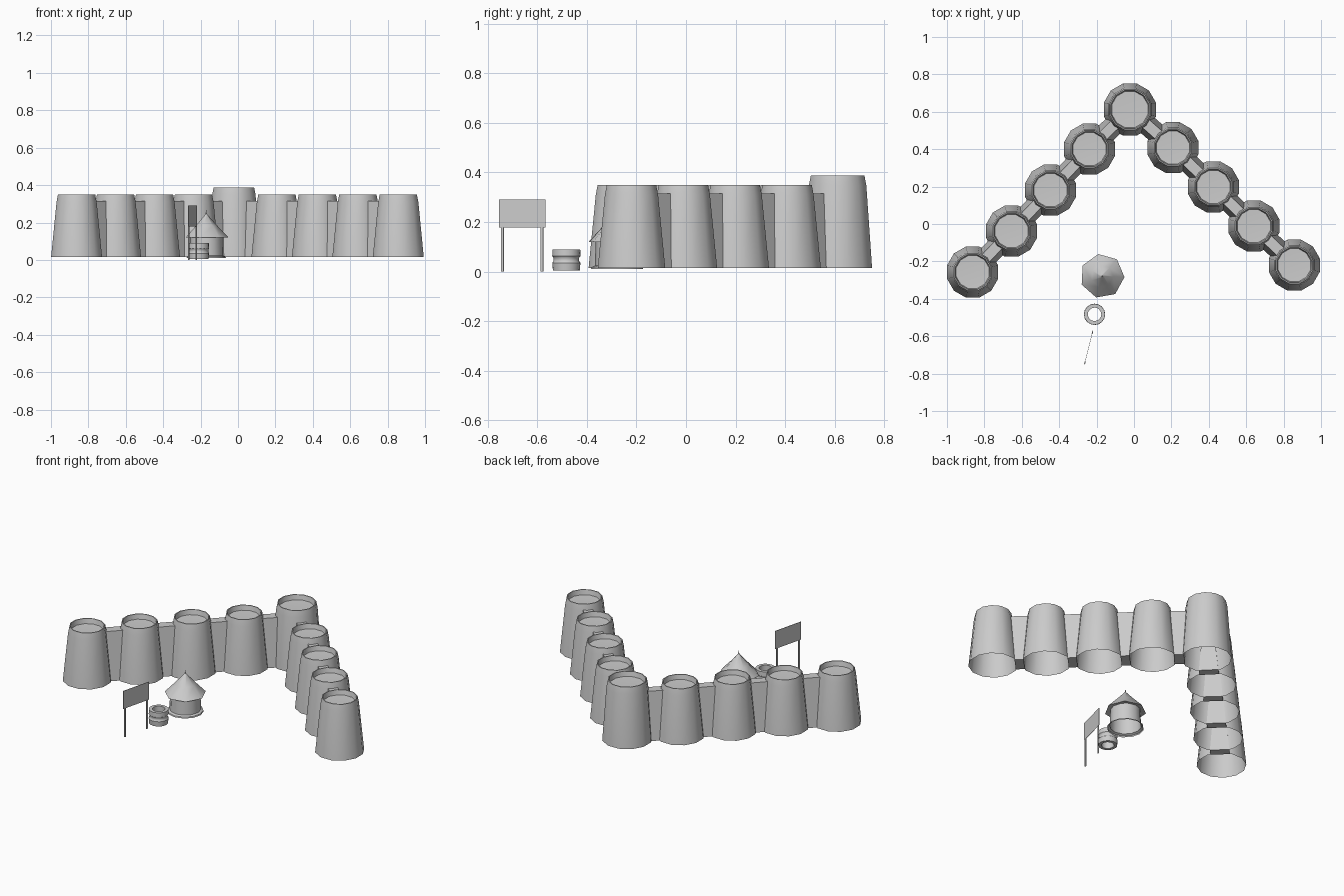
import bpy, math
from mathutils import Vector

cube = bpy.data.objects.get("Cube")
if cube:
    bpy.data.objects.remove(cube, do_unlink=True)

GREY = (0.6, 0.6, 0.6, 1)
stone = bpy.data.materials.new("plain_grey")
stone.use_nodes = True
stone.diffuse_color = GREY
stone.node_tree.nodes["Principled BSDF"].inputs["Base Color"].default_value = GREY


def build(name, verts, faces, location=(0, 0, 0), angle=40):
    mesh = bpy.data.meshes.new(name)
    mesh.from_pydata(verts, [], faces)
    mesh.materials.append(stone)
    obj = bpy.data.objects.new(name, mesh)
    obj.location = location
    bpy.context.collection.objects.link(obj)
    bpy.ops.object.select_all(action='DESELECT')
    obj.select_set(True)
    bpy.context.view_layer.objects.active = obj
    bpy.ops.object.shade_smooth_by_angle(angle=math.radians(angle))
    return obj


def lathe(name, profile, sides, location, turn=0, closed=False, angle=40):
    """Spin (radius, height) points; a zero radius becomes one tip vertex."""
    verts, rings, faces = [], [], []
    for r, z in profile:
        n = sides if r > 0 else 1
        rings.append([len(verts) + i for i in range(n)])
        for i in range(n):
            a = math.radians(turn) + math.tau * i / sides
            verts.append((r * math.cos(a), r * math.sin(a), z))
    pairs = list(zip(rings, rings[1:]))
    if closed:
        pairs.append((rings[-1], rings[0]))
    for low, high in pairs:
        for i in range(sides):
            j = (i + 1) % sides
            quad = (low[i % len(low)], low[j % len(low)],
                    high[j % len(high)], high[i % len(high)])
            faces.append(tuple(dict.fromkeys(quad)))
    return build(name, verts, faces, location, angle)


def prism(name, lower, upper):
    """Join two four-cornered loops into a box."""
    faces = [(3, 2, 1, 0), (4, 5, 6, 7)]
    faces += [(i, (i + 1) % 4, 4 + (i + 1) % 4, 4 + i) for i in range(4)]
    return build(name, lower + upper, faces)


def loop(a, b, inset, half, z):
    """Rectangle along the line a-b, pulled in at both ends."""
    d = (b - a).normalized()
    s = Vector((-d.y, d.x)) * half
    p, q = a + d * inset, b - d * inset
    return [(c.x, c.y, z) for c in (p - s, q - s, q + s, p + s)]


# Towers: open below, with a shallow sunken platform on top
FOOT, WALK = 0.015, 0.315


def tower(name, spot, foot_r, top_r, top):
    profile = [(foot_r, FOOT), (top_r + 0.008, top - 0.04), (top_r, top),
               (top_r - 0.006, top), (top_r - 0.012, top - 0.03), (0, top - 0.034)]
    lathe(name, profile, 12, (spot.x, spot.y, 0), turn=15)


corner = Vector((-0.022, 0.612))
ends = {"right": Vector((-0.863, -0.257)), "left": Vector((0.857, -0.22))}
first = {"right": Vector((-0.238, 0.4)), "left": Vector((0.208, 0.408))}
tower("corner_tower", corner, 0.144, 0.112, 0.388)
for side, end in ends.items():
    spots = [first[side].lerp(end, i / 3) for i in range(4)]
    for i, spot in enumerate(spots):
        tower(f"{side}_tower_{i + 1}", spot, 0.141, 0.103, 0.35)
    # Sloped curtain walls between neighbouring towers
    for i, (a, b) in enumerate(zip([corner] + spots, spots)):
        prism(f"{side}_wall_{i + 1}", loop(a, b, 0.125, 0.055, FOOT),
              loop(a, b, 0.1, 0.028, WALK))

# Round hut with a flared foot and a pointed roof
hut = (-0.17, -0.278, 0)
lathe("hut_body", [(0.105, 0.01), (0.103, 0.018), (0.09, 0.024), (0.086, 0.14)], 12, hut)
lathe("hut_roof", [(0, 0.14), (0.119, 0.12), (0.06, 0.182), (0.01, 0.238),
                   (0.004, 0.245), (0, 0.267)], 7, hut, turn=100, angle=60)

# Banded well ring, open through the middle
lathe("well_ring", [(0.036, 0.004), (0.054, 0.004), (0.057, 0.035), (0.052, 0.042),
                    (0.052, 0.056), (0.057, 0.062), (0.056, 0.09), (0.036, 0.09)],
      16, (-0.211, -0.483, 0), closed=True)

# Sign board on two thin posts
near, far = Vector((-0.266, -0.755)), Vector((-0.219, -0.567))
prism("sign_board", loop(near, far, 0, 0.001, 0.178), loop(near, far, 0, 0.001, 0.29))
for name, t in (("near_post", 0.075), ("far_post", 0.925)):
    spot, half = near.lerp(far, t), (far - near).normalized() * 0.005
    a, b = spot - half, spot + half
    prism(f"sign_{name}", loop(a, b, 0, 0.003, 0), loop(a, b, 0, 0.003, 0.18))
